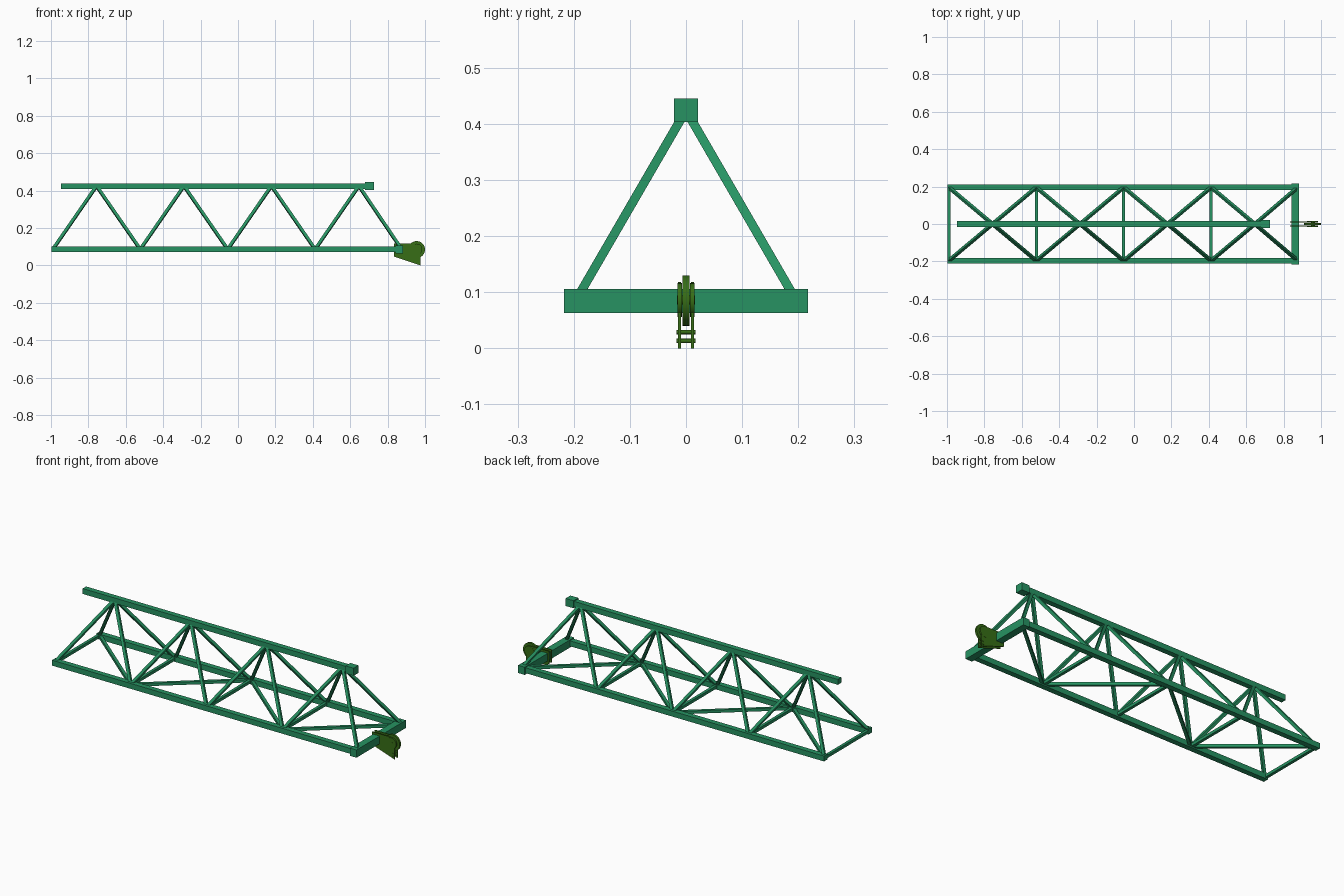
import bpy, bmesh, math
from mathutils import Vector, Matrix

cube = bpy.data.objects.get("Cube")
if cube:
    bpy.data.objects.remove(cube, do_unlink=True)


def material(name, color):
    m = bpy.data.materials.new(name)
    m.use_nodes = True
    m.diffuse_color = color
    m.node_tree.nodes["Principled BSDF"].inputs["Base Color"].default_value = color
    return m


GREEN = material("frame green", (0.02, 0.29, 0.122, 1))
OLIVE = material("hook olive", (0.038, 0.155, 0.008, 1))


def finish(name, bm, mat, smooth=False):
    bmesh.ops.recalc_face_normals(bm, faces=bm.faces)
    mesh = bpy.data.meshes.new(name)
    bm.to_mesh(mesh)
    bm.free()
    mesh.materials.append(mat)
    ob = bpy.data.objects.new(name, mesh)
    bpy.context.collection.objects.link(ob)
    if smooth:
        bpy.ops.object.select_all(action="DESELECT")
        ob.select_set(True)
        bpy.context.view_layer.objects.active = ob
        bpy.ops.object.shade_smooth_by_angle(angle=math.radians(35))
    return ob


def box(name, lo, hi, mat=GREEN):
    lo, hi = Vector(lo), Vector(hi)
    bm = bmesh.new()
    bmesh.ops.create_cube(bm, size=1, matrix=Matrix.Translation((lo + hi) / 2)
                          @ Matrix.Diagonal((*(hi - lo), 1)))
    return finish(name, bm, mat)


def strut(name, a, b, normal, width=0.016):
    """Square bar from a to b with one face turned along normal."""
    a, b = Vector(a), Vector(b)
    axis = (b - a).normalized()
    n = Vector(normal)
    n = (n - axis * n.dot(axis)).normalized()
    rot = Matrix((axis.cross(n), n, axis)).transposed().to_4x4()
    bm = bmesh.new()
    bmesh.ops.create_cube(bm, size=1, matrix=Matrix.Translation((a + b) / 2) @ rot
                          @ Matrix.Diagonal((width, width, (b - a).length, 1)))
    return finish(name, bm, GREEN)


def disc(name, x, y, z, radius, depth, sides=32):
    """Cylinder lying along y."""
    bm = bmesh.new()
    bmesh.ops.create_cone(bm, cap_ends=True, segments=sides, radius1=radius, radius2=radius,
                          depth=depth, matrix=Matrix.Translation((x, y, z))
                          @ Matrix.Rotation(math.pi / 2, 4, "X"))
    return finish(name, bm, OLIVE, smooth=True)


# Main layout: equilateral cross-section with four bays
HALF, LOW, HIGH = 0.196, 0.086, 0.424
START, BAY, T = -0.99, 0.4675, 0.015
nodes = [START + BAY * i for i in range(5)]
nodes[-1] = 0.875

# Long chords
box("top_chord", (-0.946, -T, HIGH - T), (0.726, T, HIGH + T))
for side, label in ((1, "left"), (-1, "right")):
    y = side * HALF
    box(label + "_bottom_chord", (-0.998, y - T, LOW - T), (0.88, y + T, LOW + T))

# Head end: top cap and crossbar
box("top_end_cap", (0.678, -0.021, 0.403), (0.727, 0.021, 0.445))
box("end_crossbar", (0.842, -0.217, 0.063), (0.882, 0.217, 0.106))

# Lattice of each bay
for i in range(4):
    x0, x1 = nodes[i], nodes[i + 1]
    peak = (START + BAY * (i + 0.5), 0, HIGH)
    for side, label in ((1, "left"), (-1, "right")):
        slope = (0, side * 0.866, 0.5)
        strut(f"{label}_rising_strut_{i + 1}", (x0, side * HALF, LOW), peak, slope)
        strut(f"{label}_falling_strut_{i + 1}", peak, (x1, side * HALF, LOW), slope)
    strut(f"floor_crosspiece_{i + 1}", (x0, -HALF, LOW), (x0, HALF, LOW), (0, 0, 1))
    y = HALF if i % 2 == 0 else -HALF
    strut(f"floor_diagonal_{i + 1}", (x0, y, LOW), (x1, -y, LOW), (0, 0, 1))

# Pulley bracket: two cheek plates with bosses
PROFILE = ((0.835, 0.118), (0.945, 0.118), (0.975, 0.085), (0.975, 0.0), (0.835, 0.047))
for side, label in ((1, "left"), (-1, "right")):
    bm = bmesh.new()
    face = bm.faces.new([bm.verts.new((x, side * 0.009, z)) for x, z in PROFILE])
    ext = bmesh.ops.extrude_face_region(bm, geom=[face], use_keep_orig=True)
    bmesh.ops.translate(bm, vec=(0, side * 0.005, 0),
                        verts=[v for v in ext["geom"] if isinstance(v, bmesh.types.BMVert)])
    finish(label + "_pulley_plate", bm, OLIVE)
    disc(label + "_pulley_boss", 0.955, side * 0.0115, 0.086, 0.03, 0.008)

# Pulley wheel, axle and rope guards
disc("pulley_wheel", 0.955, 0, 0.085, 0.045, 0.012, 40)
disc("pulley_axle", 0.955, 0, 0.086, 0.008, 0.032, 16)
for k, z in enumerate((0.013, 0.029)):
    disc(f"rope_guard_pin_{k + 1}", 0.965, 0, z, 0.004, 0.034, 12)
